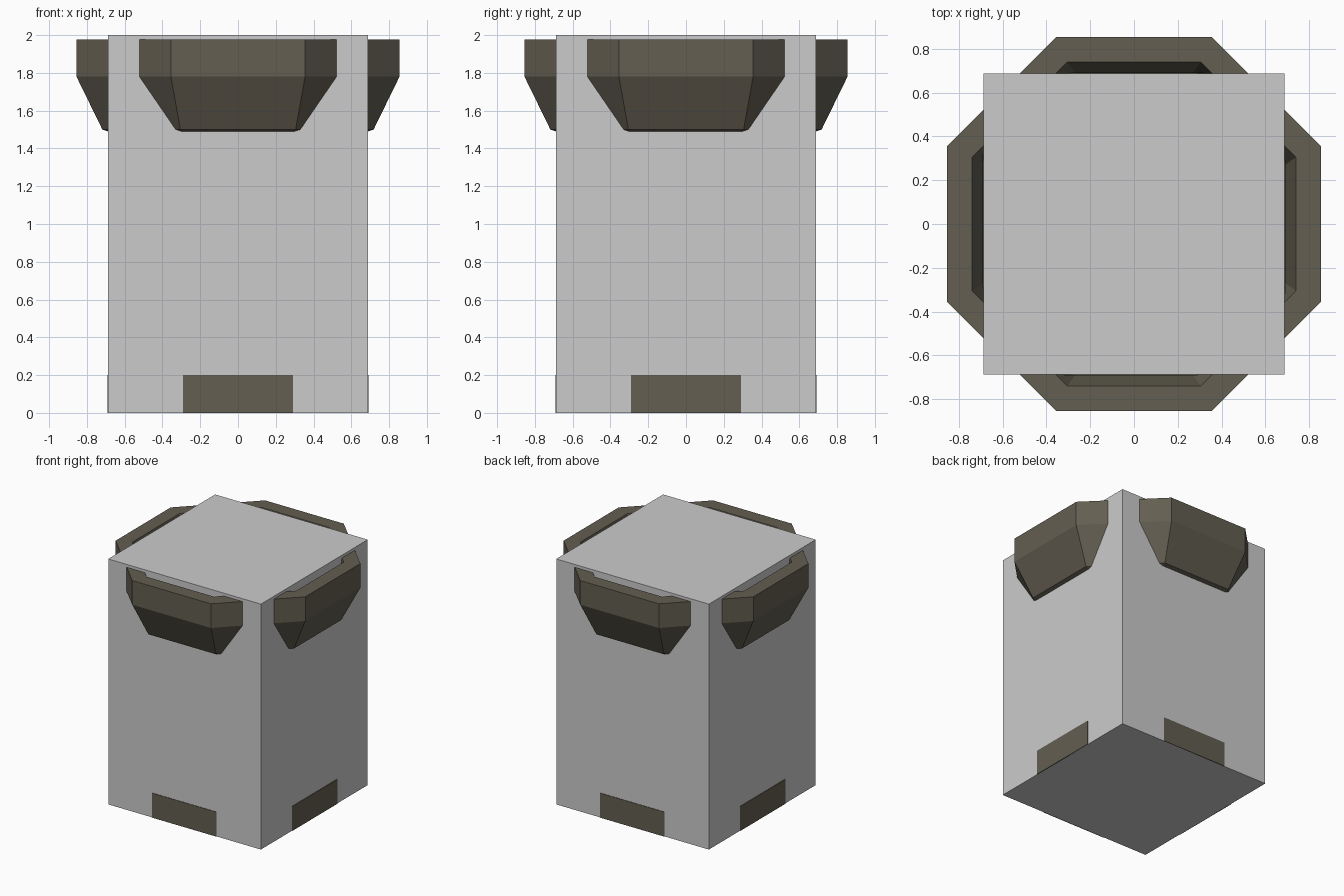
import bpy, bmesh, math
from mathutils import Matrix

if "Cube" in bpy.data.objects:
    bpy.data.objects.remove(bpy.data.objects["Cube"])


def material(name, rgb):
    m = bpy.data.materials.new(name)
    m.diffuse_color = (*rgb, 1)
    m.use_nodes = True
    m.node_tree.nodes["Principled BSDF"].inputs["Base Color"].default_value = m.diffuse_color
    return m


GREY = material("light_grey", (0.60, 0.60, 0.60))
OLIVE = material("dark_olive", (0.125, 0.112, 0.082))
W = 0.688  # half width of the block


def finish(name, bm, mat, turn=0):
    bmesh.ops.recalc_face_normals(bm, faces=bm.faces)
    bm.transform(Matrix.Rotation(turn, 4, 'Z'))
    mesh = bpy.data.meshes.new(name)
    bm.to_mesh(mesh)
    bm.free()
    mesh.materials.append(mat)
    ob = bpy.data.objects.new(name, mesh)
    bpy.context.collection.objects.link(ob)
    return ob


def box(name, x, y0, y1, z0, z1, mat, turn=0):
    bm = bmesh.new()
    bmesh.ops.create_cube(bm, size=1)
    for v in bm.verts:
        v.co = (v.co.x * 2 * x, y0 if v.co.y < 0 else y1, z0 if v.co.z < 0 else z1)
    return finish(name, bm, mat, turn)


def basin(name, turn):
    # stacked half-octagon rings: (half width at wall, half width at front, depth, z)
    rings = [(0.30, 0.30, 0.0, 1.49), (0.33, 0.305, 0.03, 1.50),
             (0.522, 0.355, 0.167, 1.78), (0.522, 0.355, 0.167, 1.977),
             (0.357, 0.305, 0.052, 1.977), (0.30, 0.27, 0.002, 1.80)]
    bm = bmesh.new()
    loops = [[bm.verts.new((x, -W - d, z)) for x, d in
              ((-a, 0), (-b, depth), (b, depth), (a, 0))]
             for a, b, depth, z in rings]
    for low, high in zip(loops, loops[1:]):
        for i in range(3):
            bm.faces.new((low[i], low[i + 1], high[i + 1], high[i]))
    bmesh.ops.remove_doubles(bm, verts=bm.verts, dist=0.0005)
    return finish(name, bm, OLIVE, turn)


# main block
box("block", W, -W, W, 0, 2, GREY)

# a basin near the top and a plate at the foot of every side
for side, label in enumerate(("front", "right", "back", "left")):
    basin(label + "_basin", side * math.pi / 2)
    box(label + "_foot_plate", 0.29, -W - 0.004, -W + 0.004, 0, 0.2, OLIVE, side * math.pi / 2)
